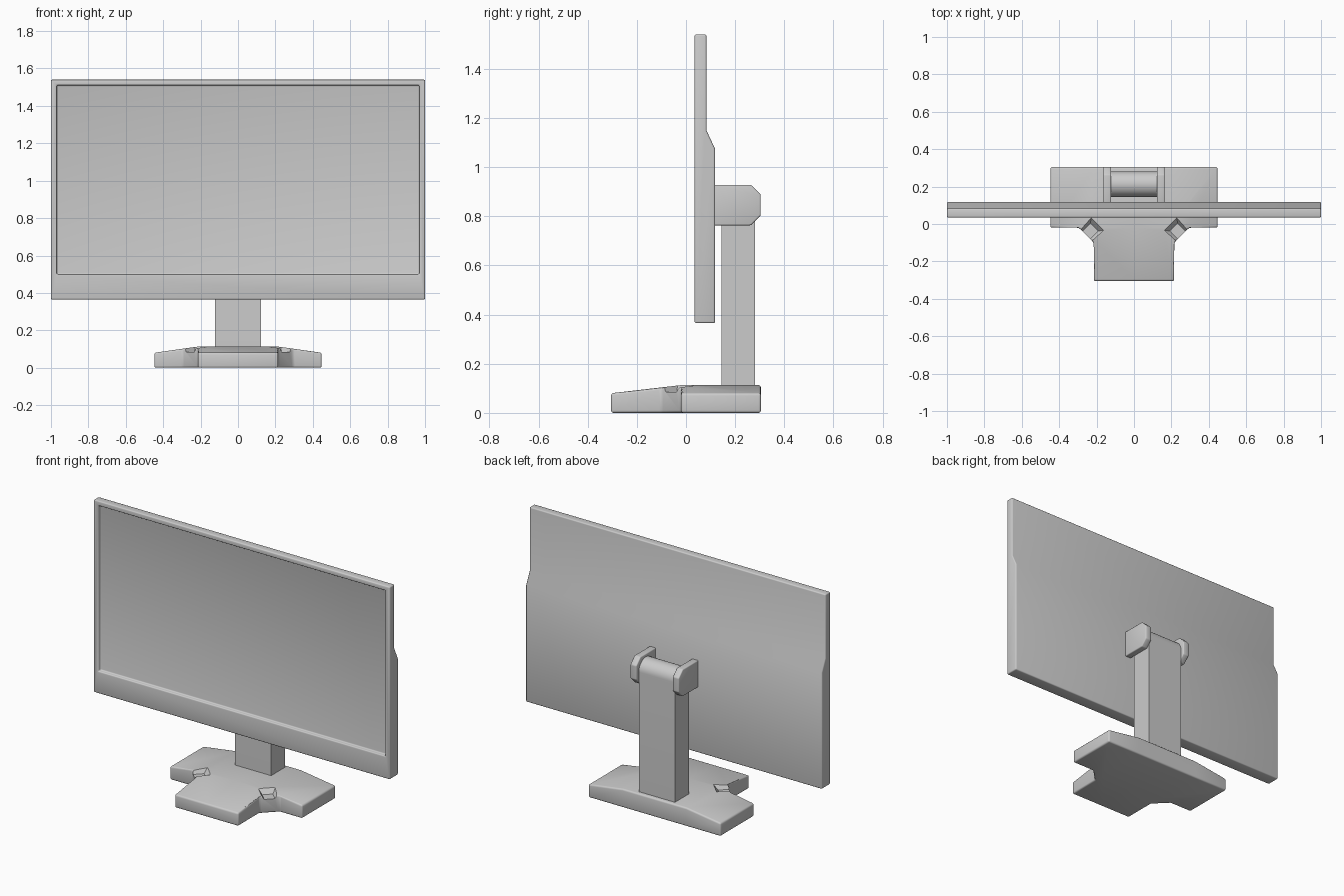
import bpy, bmesh, math
from mathutils import Matrix

if "Cube" in bpy.data.objects:
    bpy.data.objects.remove(bpy.data.objects["Cube"])


def make_object(name, bm):
    bmesh.ops.recalc_face_normals(bm, faces=bm.faces)
    mesh = bpy.data.meshes.new(name)
    bm.to_mesh(mesh)
    bm.free()
    obj = bpy.data.objects.new(name, mesh)
    bpy.context.collection.objects.link(obj)
    return obj


def extrude_x(name, profile, x0, x1):
    """Solid from a (y, z) profile swept along x."""
    bm = bmesh.new()
    face = bm.faces.new([bm.verts.new((x0, y, z)) for y, z in profile])
    new = bmesh.ops.extrude_face_region(bm, geom=[face])["geom"]
    for v in new:
        if isinstance(v, bmesh.types.BMVert):
            v.co.x = x1
    return make_object(name, bm)


def apply_mod(obj, kind, **settings):
    mod = obj.modifiers.new(kind.lower(), kind)
    for key, value in settings.items():
        setattr(mod, key, value)
    bpy.context.view_layer.objects.active = obj
    bpy.ops.object.modifier_apply(modifier=mod.name)


def bevel(obj, width):
    apply_mod(obj, 'BEVEL', width=width, segments=3,
              limit_method='ANGLE', angle_limit=math.radians(30))


def cut(obj, cutter):
    cutter.hide_render = True
    apply_mod(obj, 'BOOLEAN', operation='DIFFERENCE', solver='EXACT', object=cutter)
    bpy.data.objects.remove(cutter)


def smooth(obj):
    bpy.ops.object.select_all(action='DESELECT')
    obj.select_set(True)
    bpy.context.view_layer.objects.active = obj
    bpy.ops.object.shade_smooth_by_angle(angle=math.radians(35))


# Display panel: thin top, thicker lower back, recessed screen
panel = extrude_x("display_panel", [(0.035, 0.365), (0.118, 0.365), (0.118, 1.075),
                                    (0.083, 1.15), (0.083, 1.54), (0.035, 1.54)], -1, 1)
cut(panel, extrude_x("screen_cutter", [(-0.1, 0.5), (0.058, 0.5), (0.058, 1.51),
                                       (-0.1, 1.51)], -0.968, 0.968))
bevel(panel, 0.007)
smooth(panel)

# Upright column with a rounded pivot top
r, cy, cz = 0.068, 0.213, 0.842
arc = [(cy + r * math.cos(math.pi * i / 24), cz + r * math.sin(math.pi * i / 24))
       for i in range(25)]
column = extrude_x("stand_column", arc + [(cy - r, 0.1), (cy + r, 0.1)], -0.122, 0.122)
smooth(column)

# Hinge brackets either side of the column
for side, label in ((-1, "left"), (1, "right")):
    bracket = extrude_x(label + "_hinge_bracket",
                        [(0.11, 0.763), (0.264, 0.763), (0.304, 0.803), (0.304, 0.888),
                         (0.264, 0.928), (0.11, 0.928)], side * 0.122, side * 0.164)
    bevel(bracket, 0.006)
    smooth(bracket)


# Base: T-shaped foot, its arms sloping down from a flat centre
def base_top(x, y):
    return 0.113 - 0.033 * max(0, (abs(x) - 0.215) / 0.232) \
                 - 0.033 * max(0, (-0.02 - y) / 0.285)


plan = [[(0, 0.305), (0.215, 0.305), (0.215, -0.02), (0, -0.02)],
        [(0.215, 0.305), (0.447, 0.305), (0.447, -0.02), (0.295, -0.02), (0.215, -0.02)],
        [(0.215, -0.02), (0.295, -0.02), (0.215, -0.10)],
        [(0, -0.02), (0.215, -0.02), (0.215, -0.10), (0.215, -0.305), (0, -0.305)]]
bm = bmesh.new()
for side in (1, -1):
    for patch in plan:
        pts = patch if side > 0 else patch[::-1]
        bm.faces.new([bm.verts.new((side * x, y, base_top(x, y))) for x, y in pts])
bmesh.ops.remove_doubles(bm, verts=bm.verts, dist=1e-5)
new = bmesh.ops.extrude_face_region(bm, geom=bm.faces[:])["geom"]
for v in new:
    if isinstance(v, bmesh.types.BMVert):
        v.co.z = 0
base = make_object("stand_base", bm)
bevel(base, 0.01)

# Sloped-sided notches on the two inner corners of the base
for side in (-1, 1):
    bm = bmesh.new()
    bmesh.ops.create_cube(bm, size=1)
    for v in bm.verts:
        top = v.co.z > 0
        v.co.x *= 0.105 if top else 0.06
        v.co.y = -0.1 if v.co.y < 0 else (0.09 if top else 0.062)
        v.co.z = 0.12 if top else 0.084
    bm.transform(Matrix.Translation((side * 0.255, -0.06, 0))
                 @ Matrix.Rotation(side * math.pi / 4, 4, 'Z'))
    cut(base, make_object("notch_cutter", bm))
smooth(base)
